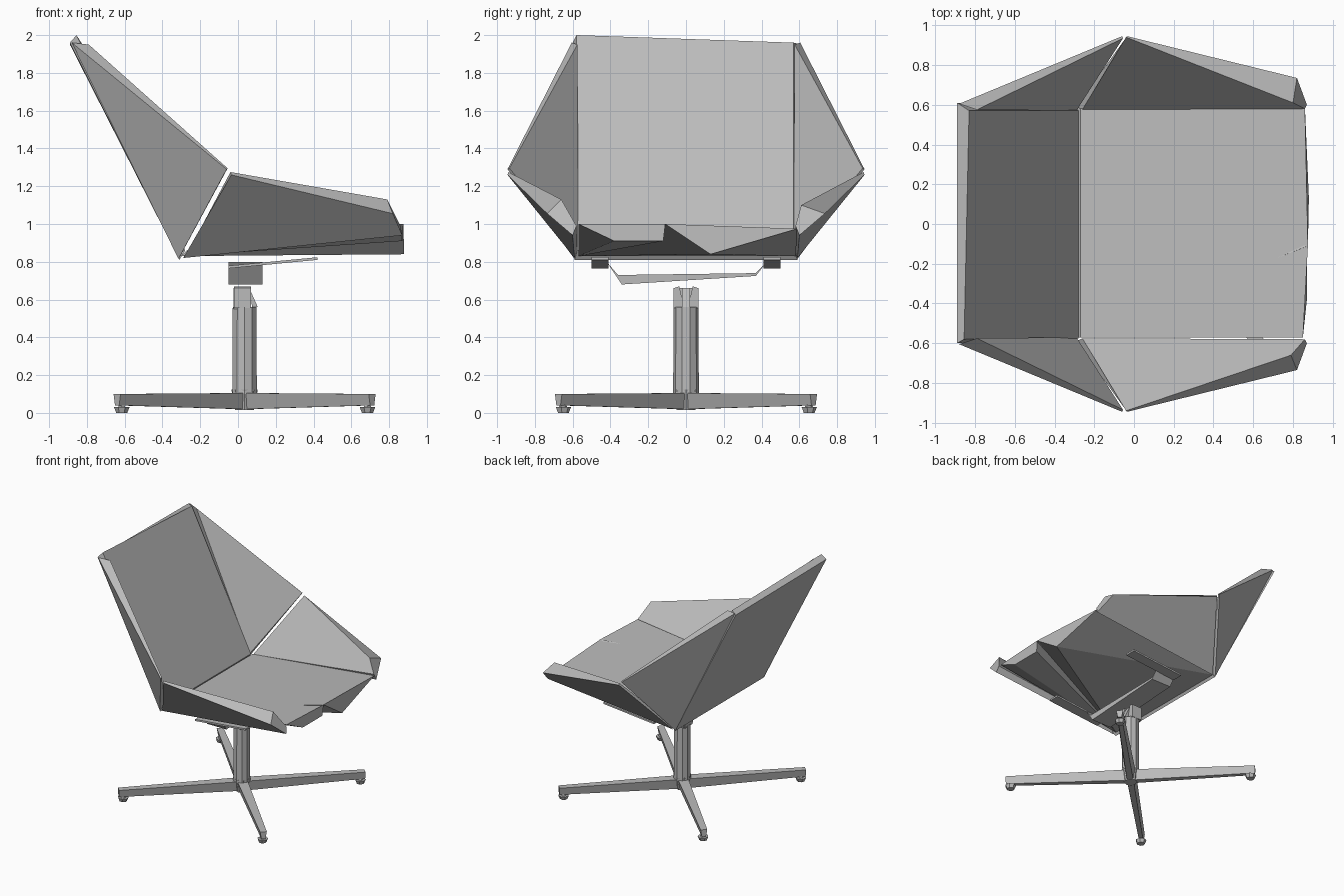
import bpy, bmesh, math
from mathutils import Vector, Matrix

if "Cube" in bpy.data.objects:
    bpy.data.objects.remove(bpy.data.objects["Cube"])

grey = bpy.data.materials.new("plain grey")
grey.use_nodes = True
GREY = (0.5, 0.5, 0.5, 1)
grey.diffuse_color = GREY
grey.node_tree.nodes["Principled BSDF"].inputs["Base Color"].default_value = GREY


def finish(name, bm):
    bmesh.ops.recalc_face_normals(bm, faces=bm.faces)
    mesh = bpy.data.meshes.new(name)
    bm.to_mesh(mesh)
    bm.free()
    mesh.materials.append(grey)
    ob = bpy.data.objects.new(name, mesh)
    bpy.context.collection.objects.link(ob)
    return ob


def loft(name, a, b):
    """Closed slab between two outlines with equal point counts."""
    bm = bmesh.new()
    va = [bm.verts.new(p) for p in a]
    vb = [bm.verts.new(p) for p in b]
    bm.faces.new(va)
    bm.faces.new(vb[::-1])
    n = len(a)
    for i in range(n):
        j = (i + 1) % n
        bm.faces.new((va[i], vb[i], vb[j], va[j]))
    return finish(name, bm)


def cone(name, x, y, z0, z1, r0, r1, sides):
    bm = bmesh.new()
    bmesh.ops.create_cone(bm, cap_ends=True, segments=sides, radius1=r0, radius2=r1,
                          depth=z1 - z0, matrix=Matrix.Translation((x, y, (z0 + z1) / 2)))
    return finish(name, bm)


# Seat: flat top, sloping underside and a faceted front lip
bm = bmesh.new()
rear = [bm.verts.new((-0.27, y, 0.86)) for y in (-0.57, 0.58)]
under = [bm.verts.new((-0.3, y, 0.83)) for y in (-0.57, 0.58)]
lip = [bm.verts.new(p) for p in [(0.85, -0.57, 1.0), (0.87, -0.38, 0.91), (0.87, -0.12, 0.91),
                                 (0.875, -0.11, 1.0), (0.88, 0.13, 0.84), (0.86, 0.59, 0.975)]]
bm.faces.new((rear[0], lip[0], lip[3], lip[5], rear[1]))
bm.faces.new(lip[:4])
bm.faces.new(lip[3:])
for i in range(4):
    bm.faces.new((under[0], lip[i + 1], lip[i]))
bm.faces.new((under[0], under[1], lip[4]))
bm.faces.new((under[1], lip[5], lip[4]))
bm.faces.new((rear[0], rear[1], under[1], under[0]))
bm.faces.new((rear[0], under[0], lip[0]))
bm.faces.new((rear[1], lip[5], under[1]))
finish("seat", bm)

# Backrest panel
loft("backrest",
     [(-0.28, -0.575, 0.86), (-0.28, 0.57, 0.86), (-0.83, 0.57, 1.96), (-0.855, -0.58, 2.0)],
     [(-0.31, -0.59, 0.81), (-0.31, 0.59, 0.81), (-0.89, 0.61, 1.95), (-0.89, -0.6, 1.96)])

# Angled side wings of the seat and of the backrest
for side, s, inner in (("left", 1, (0.8, 0.61, 1.1)), ("right", -1, (0.79, -0.66, 1.13))):
    loft("seat_wing_" + side,
         [(-0.26, s * 0.575, 0.86), (-0.04, s * 0.94, 1.275), inner, (0.86, s * 0.58, 0.99)],
         [(-0.29, s * 0.59, 0.82), (-0.035, s * 0.945, 1.26), (0.82, s * 0.735, 1.055),
          (0.87, s * 0.6, 0.94)])
    loft("back_wing_" + side,
         [(-0.29, s * 0.57, 0.86), (-0.055, s * 0.935, 1.295), (-0.79, s * 0.575, 1.95)],
         [(-0.315, s * 0.59, 0.815), (-0.06, s * 0.945, 1.29), (-0.88, s * 0.605, 1.96)])
    # Rails under the seat
    ends = [(-0.05, 0.765), (0.42, 0.81)]
    quad = [(x, s * y, z) for (x, z), ys in zip(ends, ((0.41, 0.5), (0.5, 0.41))) for y in ys]
    loft("seat_rail_" + side, quad, [(x, y, z + 0.014) for x, y, z in quad])

# Bent strap joining the rails
strap = [(-0.42, 0.8), (-0.34, 0.68), (0.37, 0.725), (0.42, 0.79), (0.37, 0.74), (-0.36, 0.73)]
loft("seat_strap", [(-0.05, y, z) for y, z in strap], [(0.13, y, z) for y, z in strap])

# Pedestal with a notched top and a small lever
CX = 0.035
cone("post", CX, 0, 0.1, 0.56, 0.068, 0.066, 10)
for i, s in enumerate((-1, 1)):
    fork = [(s * 0.065, 0.555), (s * 0.01, 0.555), (s * 0.035, 0.67), (s * 0.065, 0.66)]
    loft("post_fork_%d" % i, [(-0.02, y, z) for y, z in fork], [(0.07, y, z) for y, z in fork])
loft("post_back", [(-0.025, -0.05, 0.55), (-0.025, 0.05, 0.55), (-0.025, 0.05, 0.66), (-0.025, -0.05, 0.66)],
     [(0.0, -0.05, 0.55), (0.0, 0.05, 0.55), (0.0, 0.05, 0.66), (0.0, -0.05, 0.66)])
loft("lever", [(0.06, -0.02, 0.66), (0.075, -0.02, 0.56), (0.105, -0.02, 0.56)],
     [(0.06, 0.02, 0.66), (0.075, 0.02, 0.56), (0.105, 0.02, 0.56)])
cone("hub", CX, 0, 0.015, 0.125, 0.05, 0.07, 8)

# Four tapered arms with swivel feet
for i in range(4):
    turn = Matrix.Translation((CX, 0, 0)) @ Matrix.Rotation(math.radians(45 + 90 * i), 4, 'Z')

    def section(r, top, bottom, w):
        return [turn @ Vector(p) for p in ((r, -w, top), (r, w, top), (r, w * 0.6, bottom), (r, -w * 0.6, bottom))]

    loft("base_arm_%d" % i, section(0.03, 0.105, 0.02, 0.04), section(0.955, 0.1, 0.04, 0.026))
    foot = turn @ Vector((0.92, 0, 0))
    cone("foot_stem_%d" % i, foot.x, foot.y, 0.02, 0.05, 0.025, 0.015, 6)
    cone("foot_%d" % i, foot.x, foot.y, 0.0, 0.03, 0.03, 0.042, 7)
